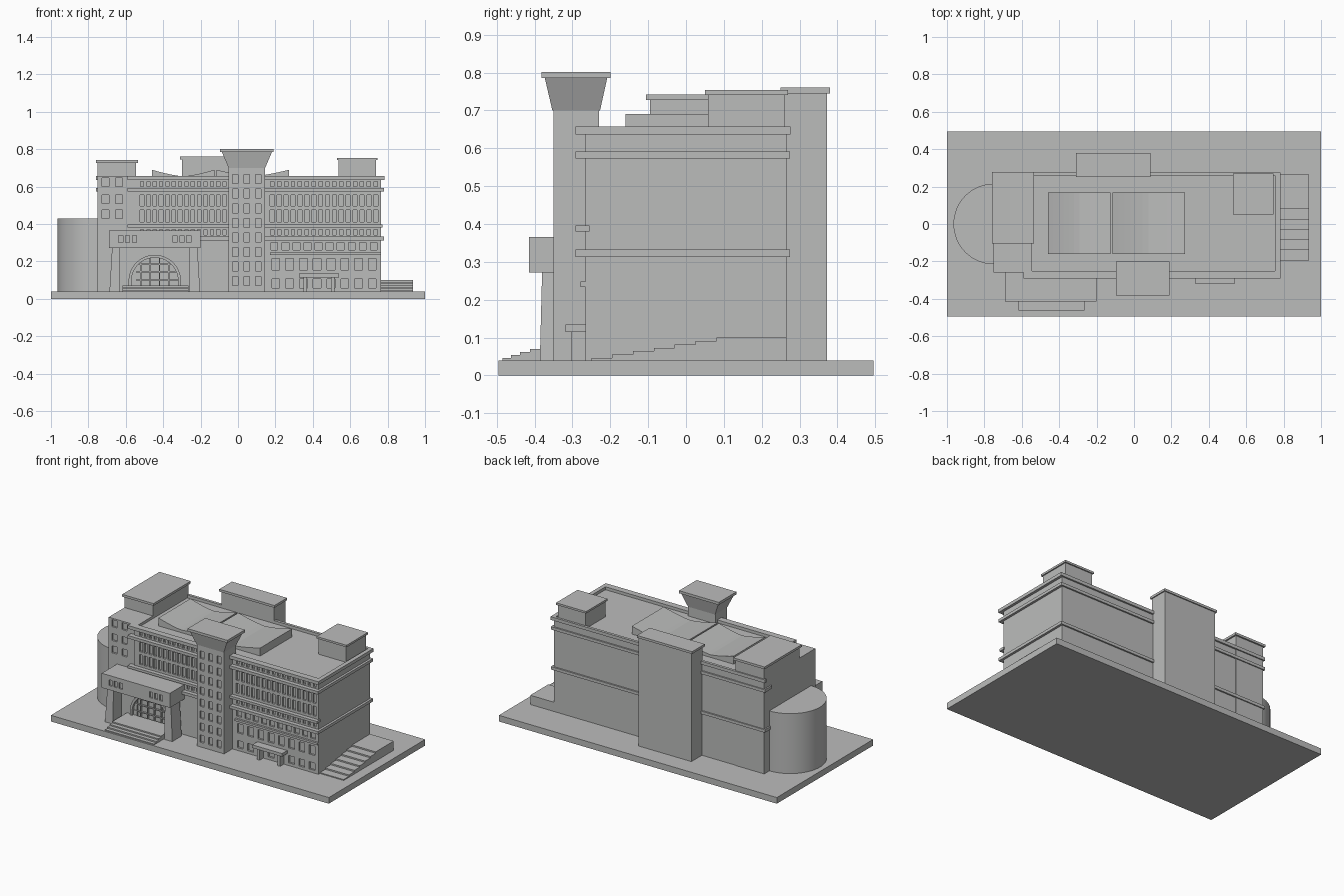
import bpy, bmesh, math

if "Cube" in bpy.data.objects:
    bpy.data.objects.remove(bpy.data.objects["Cube"])

stone = bpy.data.materials.new("grey_stone")
stone.diffuse_color = (0.5, 0.505, 0.5, 1)
stone.use_nodes = True
stone.node_tree.nodes["Principled BSDF"].inputs["Base Color"].default_value = stone.diffuse_color


def finish(bm, name):
    bmesh.ops.recalc_face_normals(bm, faces=bm.faces)
    me = bpy.data.meshes.new(name)
    bm.to_mesh(me)
    bm.free()
    me.materials.append(stone)
    ob = bpy.data.objects.new(name, me)
    bpy.context.collection.objects.link(ob)
    return ob


def add_box(bm, x0, x1, y0, y1, z0, z1):
    geo = bmesh.ops.create_cube(bm, size=1)
    for v in geo["verts"]:
        v.co.x = x1 if v.co.x > 0 else x0
        v.co.y = y1 if v.co.y > 0 else y0
        v.co.z = z1 if v.co.z > 0 else z0
    return geo["verts"]


def boxes(name, *dims):
    bm = bmesh.new()
    for d in dims:
        add_box(bm, *d)
    return finish(bm, name)


def prism(name, pts, axis, a, b):
    """Extrude a 2D outline along y ('y': points are x,z) or z ('z': points are x,y)."""
    bm = bmesh.new()
    put = (lambda p, t: (p[0], t, p[1])) if axis == "y" else (lambda p, t: (p[0], p[1], t))
    lo = [bm.verts.new(put(p, a)) for p in pts]
    hi = [bm.verts.new(put(p, b)) for p in pts]
    bm.faces.new(lo)
    bm.faces.new(hi)
    for i in range(len(pts)):
        j = (i + 1) % len(pts)
        bm.faces.new((lo[i], lo[j], hi[j], hi[i]))
    return finish(bm, name)


def taper(name, bottom, top, z0, z1):
    bm = bmesh.new()
    for v in add_box(bm, *bottom, z0, z1):
        if v.co.z > (z0 + z1) / 2:
            v.co.x = top[0] if v.co.x == min(bottom[:2]) or abs(v.co.x - bottom[0]) < 1e-5 else top[1]
            v.co.y = top[2] if abs(v.co.y - bottom[2]) < 1e-5 else top[3]
    return finish(bm, name)


def row(x0, x1, n, w, z0, z1, y, depth=0.012):
    """Evenly spaced window recesses on a front wall."""
    step = (x1 - x0) / n
    return [(x0 + step * (i + .5) - w / 2, x0 + step * (i + .5) + w / 2,
             y - 0.02, y + depth, z0, z1) for i in range(n)]


def cut(ob, cutter):
    m = ob.modifiers.new("recess", "BOOLEAN")
    m.operation = "DIFFERENCE"
    m.solver = "EXACT"
    m.object = cutter
    cutter.hide_render = True
    cutter.hide_set(True)


def arch(r, cx=-0.445, cz=0.095, base=0.06, n=24):
    a = [(cx + r * math.cos(math.pi * i / n), cz + r * math.sin(math.pi * i / n)) for i in range(n + 1)]
    return [(cx + r, base)] + a + [(cx - r, base)]


# Ground slab
boxes("ground_slab", (-1, 1, -.495, .495, 0, .04))

# Main block with window recesses
main = boxes("main_block", (-.56, .765, -.265, .265, .04, .638))
wins = []
for x0, x1, n in ((-.53, -.055, 14), (.165, .755, 16)):
    w = (x1 - x0) / n
    wins += row(x0, x1, n, w * .5, .600, .628, -.265)
    wins += row(x0, x1, n, w * .6, .495, .555, -.265)
    wins += row(x0, x1, n, w * .6, .412, .475, -.265)
    wins += row(x0, x1, n, w * .5, .342, .370, -.265)
wins += row(.165, .755, 10, .036, .262, .302, -.265)
wins += row(.165, .755, 8, .042, .155, .215, -.265)
wins += row(.165, .755, 8, .042, .058, .105, -.265)
cut(main, boxes("main_window_cutter", *wins))
cut(main, prism("arch_cutter", arch(.125), "y", -.30, -.25))

# Arched entrance: surround and glazing bars
bm_pts = arch(.14) + arch(.125)[::-1]
prism("arch_surround", bm_pts, "y", -.275, -.255)
bars = [(-.445 + dx - .003, -.445 + dx + .003, -.262, -.249, .06,
         .095 + math.sqrt(.125 ** 2 - dx * dx)) for dx in (-.075, -.025, .025, .075)]
for z in (.10, .145, .185):
    half = math.sqrt(.125 ** 2 - (z - .095) ** 2)
    bars.append((-.445 - half, -.445 + half, -.262, -.249, z - .003, z + .003))
boxes("entrance_glazing_bars", *bars)

# String courses; the rear parts run on to the left end
for name, z0, z1 in (("lower_course", .313, .332), ("upper_course", .573, .592)):
    boxes(name, (-.59, .78, -.292, 0, z0, z1), (-.5, .78, 0, .275, z0, z1),
          (-.76, -.4, .2, .275, z0, z1))
boxes("front_course", (-.59, .772, -.292, -.255, .38, .396))
boxes("front_sill", (.17, .765, -.278, -.26, .234, .248))

# Roof parapet
boxes("parapet", (-.59, .782, -.292, -.25, .636, .657), (-.545, .782, .258, .276, .636, .657),
      (.755, .782, -.292, .276, .636, .657), (-.76, -.5, .258, .276, .636, .657))

# Left stair tower
lt = boxes("left_tower", (-.75, -.545, -.258, .268, .04, .655))
cut(lt, boxes("left_tower_window_cutter",
              *[w for z in (.43, .51, .60) for w in row(-.745, -.60, 2, .038, z, z + .045, -.258)]))
lu = boxes("left_tower_upper", (-.75, -.545, -.095, .268, .65, .727))
boxes("left_tower_cap", (-.76, -.535, -.105, .278, .727, .742))

# Rounded wing on the left end
n = 32
wing = prism("round_wing", [(-.75 - .215 * math.sin(math.pi * i / n), .215 * math.cos(math.pi * i / n))
                            for i in range(n + 1)], "z", .04, .43)
bpy.context.view_layer.objects.active = wing
wing.select_set(True)
bpy.ops.object.shade_smooth_by_angle(angle=math.radians(30))
wing.select_set(False)

# Rear shaft and right roof house
boxes("rear_shaft", (-.30, .08, .258, .373, .04, .746))
boxes("rear_shaft_cap", (-.31, .087, .25, .38, .745, .76))
boxes("roof_house", (.538, .738, .058, .262, .63, .742))
boxes("roof_house_cap", (.53, .746, .05, .27, .741, .754))

# Curved valley roof lights
for name, x0, x1 in (("left_roof_light", -.46, -.125), ("right_roof_light", -.115, .272)):
    k = 12
    top = []
    for i in range(k + 1):
        u = i / k
        d = abs(2 * u - 1)
        top.append((x0 + (x1 - x0) * u, .655 + .035 * d ** 1.4))
    prism(name, [(x0, .63)] + top + [(x1, .63)], "y", -.16, .168)

# Front tower with flared head
ft = boxes("front_tower", (-.05, .145, -.35, -.23, .04, .70))
tw = [w for i in range(8) for w in row(-.045, .14, 3, .03, .07 + i * .078, .118 + i * .078, -.35)]
cut(ft, boxes("front_tower_window_cutter", *tw))
taper("front_tower_flare", (-.05, .145, -.353, -.227), (-.087, .182, -.373, -.208), .70, .786)
boxes("front_tower_cap", (-.096, .19, -.381, -.2, .785, .802))

# Entrance portico
hood = boxes("portico_hood", (-.69, -.2, -.415, -.21, .272, .366))
cut(hood, boxes("hood_window_cutter", *row(-.645, -.535, 3, .022, .30, .338, -.415, .01),
                *row(-.355, -.245, 3, .022, .30, .338, -.415, .01)))
for name, s in (("portico_left_leg", -1), ("portico_right_leg", 1)):
    def span(o, i):
        return tuple(sorted((-.445 + s * o, -.445 + s * i)))
    taper(name, (*span(.242, .185), -.386, -.29), (*span(.228, .185), -.38, -.29), .04, .275)

# Entrance steps
boxes("entrance_steps", *[(-.617, -.265, y, -.26, .035, z) for y, z in
                          ((-.485, .0455), (-.462, .054), (-.438, .062), (-.412, .07))])

# Side door canopy
boxes("door_canopy", (.325, .54, -.318, -.26, .115, .135))
boxes("canopy_posts", *[(x, x + .018, -.303, -.278, .04, .117) for x in (.35, .498)],
      *[(x, x + .018, -.278, -.26, .04, .117) for x in (.35, .498)])

# Right end stairs rising to a landing
boxes("end_stairs", *[(.76, .935, -.25 + .055 * i, .265, .035, .046 + .009 * i) for i in range(7)])
